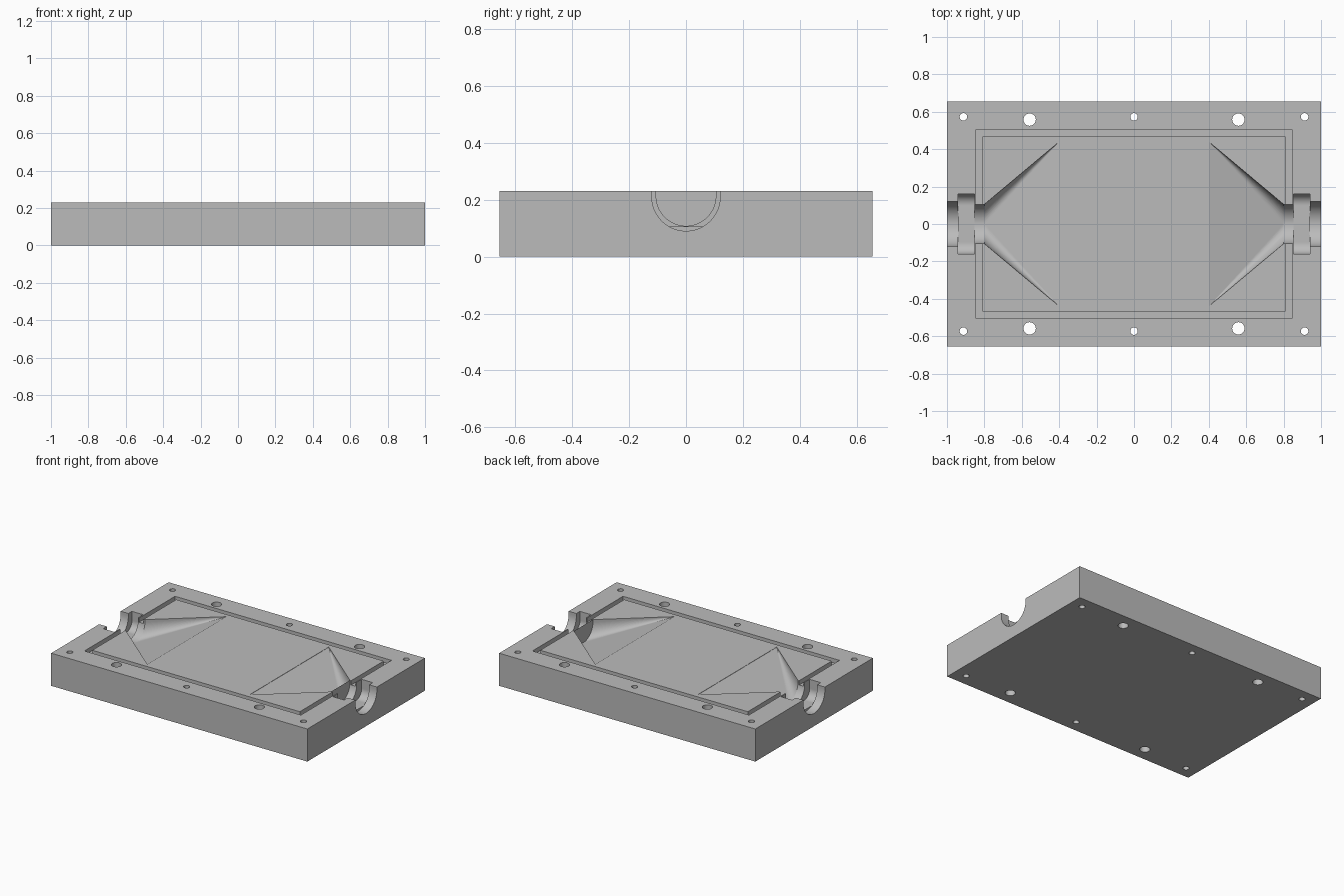
import bpy, bmesh, math
from mathutils import Matrix, Vector

if "Cube" in bpy.data.objects:
    bpy.data.objects.remove(bpy.data.objects["Cube"], do_unlink=True)

HALF_X, HALF_Y, TOP = 1.0, 0.655, 0.23
ABOVE = 0.3   # cutters reach past the top face

grey = bpy.data.materials.new("light_grey")
grey.use_nodes = True
colour = (0.5, 0.5, 0.5, 1)
grey.diffuse_color = colour
grey.node_tree.nodes["Principled BSDF"].inputs["Base Color"].default_value = colour


def make_object(name, bm):
    bmesh.ops.recalc_face_normals(bm, faces=bm.faces)
    mesh = bpy.data.meshes.new(name)
    bm.to_mesh(mesh)
    bm.free()
    mesh.materials.append(grey)
    obj = bpy.data.objects.new(name, mesh)
    bpy.context.collection.objects.link(obj)
    return obj


def box(bm, sx, sy, z0, z1):
    size = Matrix.Diagonal((2 * sx, 2 * sy, z1 - z0, 1))
    bmesh.ops.create_cube(bm, size=1, matrix=Matrix.Translation((0, 0, (z0 + z1) / 2)) @ size)


def channel_profile(x, half, bottom, radius, steps=20):
    """Open-topped trough section with rounded lower corners."""
    right = [Vector((x, half, ABOVE))]
    for i in range(steps + 1):
        a = math.pi / 2 * i / steps
        right.append(Vector((x, half - radius + radius * math.cos(a),
                             bottom + radius - radius * math.sin(a))))
    left = [Vector((x, -p.y, p.z)) for p in reversed(right)]
    if half - radius < 1e-6:
        left = left[1:]
    return right + left


def channel(x0, x1, half, bottom, radius):
    bm = bmesh.new()
    face = bm.faces.new([bm.verts.new(p) for p in channel_profile(x0, half, bottom, radius)])
    out = bmesh.ops.extrude_face_region(bm, geom=[face], use_keep_orig=True)
    moved = [g for g in out["geom"] if isinstance(g, bmesh.types.BMVert)]
    bmesh.ops.translate(bm, verts=moved, vec=(x1 - x0, 0, 0))
    return bm


def flare():
    """Round bore that fans out into a wide shallow lip."""
    bm = bmesh.new()
    points = channel_profile(0.8, 0.105, 0.108, 0.105)
    points += [Vector((0.4, y, z)) for y in (-0.44, 0.44) for z in (TOP - 0.002, ABOVE)]
    for p in points:
        bm.verts.new(p)
    bmesh.ops.convex_hull(bm, input=bm.verts)
    bm.normal_update()
    end = [f for f in bm.faces if all(abs(v.co.x - 0.8) < 1e-5 for v in f.verts)]
    out = bmesh.ops.extrude_face_region(bm, geom=end)
    moved = [g for g in out["geom"] if isinstance(g, bmesh.types.BMVert)]
    bmesh.ops.translate(bm, verts=moved, vec=(0.09, 0, 0))
    return bm


def mirrored(bm, side):
    if side < 0:
        bmesh.ops.scale(bm, verts=bm.verts, vec=(-1, 1, 1))
    return bm


# Main slab
bm = bmesh.new()
box(bm, HALF_X, HALF_Y, 0, TOP)
block = make_object("mould_block", bm)
cutters = []

# Rectangular seal groove: outer box minus inner box
bm = bmesh.new()
box(bm, 0.845, 0.505, TOP - 0.03, ABOVE)
groove = make_object("groove_cutter", bm)
bm = bmesh.new()
box(bm, 0.81, 0.468, 0, 0.5)
island = make_object("groove_island", bm)
mod = groove.modifiers.new("island", "BOOLEAN")
mod.operation, mod.solver, mod.object = "DIFFERENCE", "EXACT", island
cutters.append(groove)

# End ports, fitting slots and flared channels
for side in (-1, 1):
    for name, part in (("flare_cutter", flare()),
                       ("slot_cutter", channel(0.853, 0.94, 0.16, 0.105, 0.06)),
                       ("port_cutter", channel(0.9395, 1.1, 0.12, 0.09, 0.12))):
        cutters.append(make_object(name, mirrored(part, side)))

# Bolt and dowel holes straight through
bm = bmesh.new()
holes = [(x, 0.573, 0.02) for x in (-0.912, 0, 0.912)] + [(x, 0.558, 0.033) for x in (-0.558, 0.558)]
for x, y, r in holes:
    for side in (-1, 1):
        bmesh.ops.create_cone(bm, cap_ends=True, segments=32, radius1=r, radius2=r, depth=1,
                              matrix=Matrix.Translation((x, side * y, 0.1)))
cutters.append(make_object("hole_cutter", bm))

for cutter in cutters:
    mod = block.modifiers.new(cutter.name, "BOOLEAN")
    mod.operation, mod.solver, mod.object = "DIFFERENCE", "EXACT", cutter

# Bake the cuts and drop the helpers
bpy.context.view_layer.update()
depsgraph = bpy.context.evaluated_depsgraph_get()
result = bpy.data.meshes.new_from_object(block.evaluated_get(depsgraph))
block.modifiers.clear()
block.data = result
result.materials.clear()
result.materials.append(grey)
for helper in cutters + [island]:
    bpy.data.objects.remove(helper, do_unlink=True)

# Smooth the round walls, keep planes and fan facets crisp
bpy.ops.object.select_all(action="DESELECT")
block.select_set(True)
bpy.context.view_layer.objects.active = block
bpy.ops.object.shade_smooth_by_angle(angle=math.radians(30))
for face in block.data.polygons:
    n = face.normal
    face.material_index = 0
    face.use_smooth = abs(n.y) > 0.001 and min(abs(n.x), abs(n.z)) < 0.001 and abs(n.y) < 0.9999
